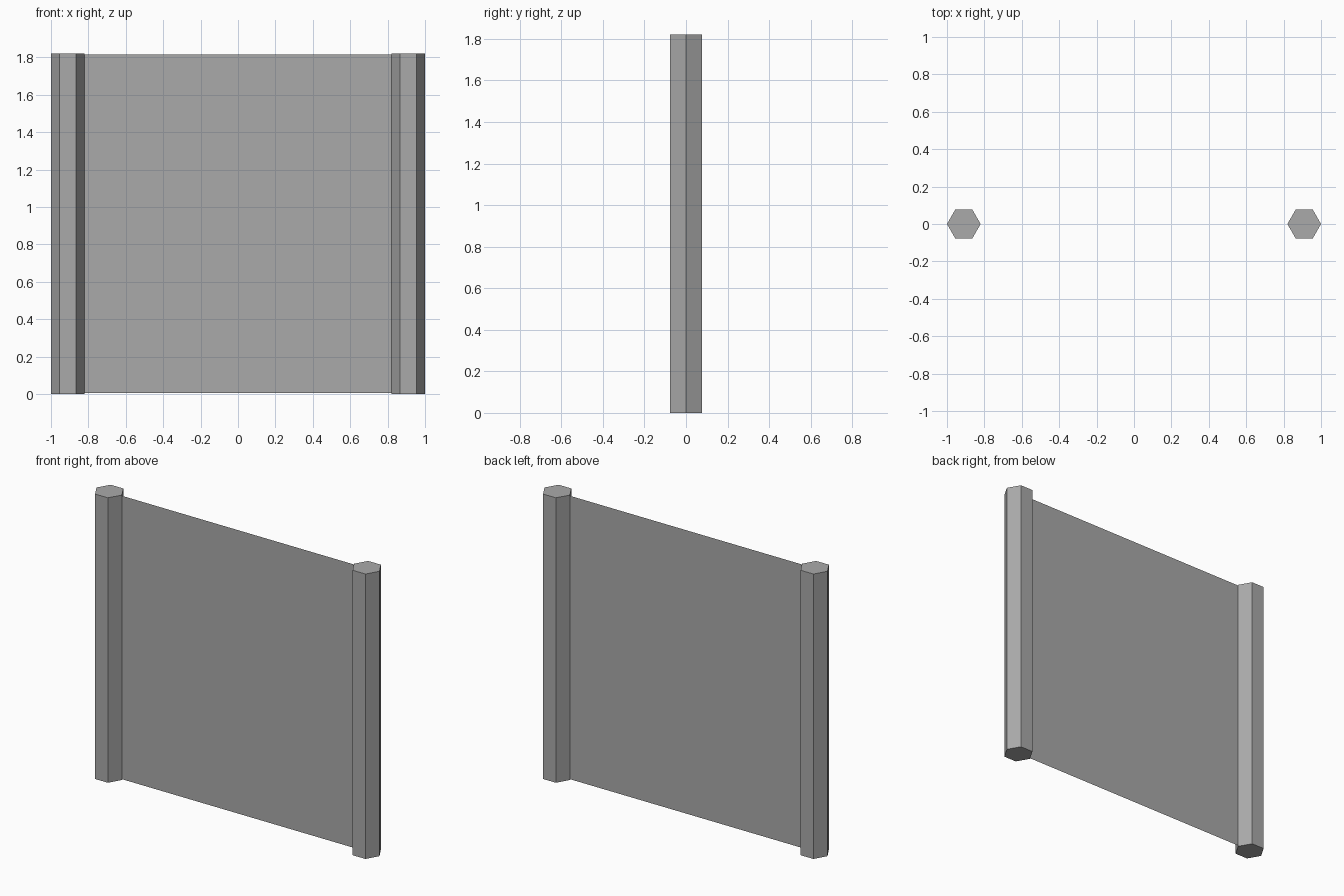
import bpy, bmesh
from math import radians
from mathutils import Matrix

HEIGHT = 1.82
POST_RADIUS = 0.09
POST_X = 1 - POST_RADIUS

cube = bpy.data.objects.get("Cube")
if cube:
    bpy.data.objects.remove(cube, do_unlink=True)

# Single plain grey
grey = bpy.data.materials.new("plain_grey")
grey.use_nodes = True
grey.diffuse_color = (0.4, 0.4, 0.4, 1)
grey.node_tree.nodes["Principled BSDF"].inputs["Base Color"].default_value = (0.4, 0.4, 0.4, 1)


def add_object(name, bm, location):
    mesh = bpy.data.meshes.new(name)
    bm.to_mesh(mesh)
    bm.free()
    mesh.materials.append(grey)
    obj = bpy.data.objects.new(name, mesh)
    obj.location = location
    bpy.context.collection.objects.link(obj)


# Hexagonal posts with corners pointing along x
for name, side in (("left_post", 1), ("right_post", -1)):
    bm = bmesh.new()
    bmesh.ops.create_cone(bm, cap_ends=True, segments=6, radius1=POST_RADIUS,
                          radius2=POST_RADIUS, depth=HEIGHT)
    # Turn a corner onto the x axis
    bmesh.ops.rotate(bm, verts=bm.verts, matrix=Matrix.Rotation(radians(30), 3, "Z"))
    add_object(name, bm, (side * POST_X, 0, HEIGHT / 2))

# Thin sheet stretched between the posts, just short of their ends
bm = bmesh.new()
bmesh.ops.create_grid(bm, x_segments=1, y_segments=1, size=1)
bmesh.ops.scale(bm, verts=bm.verts, vec=(POST_X - POST_RADIUS, HEIGHT / 2 - 0.005, 1))
bmesh.ops.rotate(bm, verts=bm.verts, matrix=Matrix.Rotation(radians(90), 3, "X"))
add_object("panel", bm, (0, 0, HEIGHT / 2))
